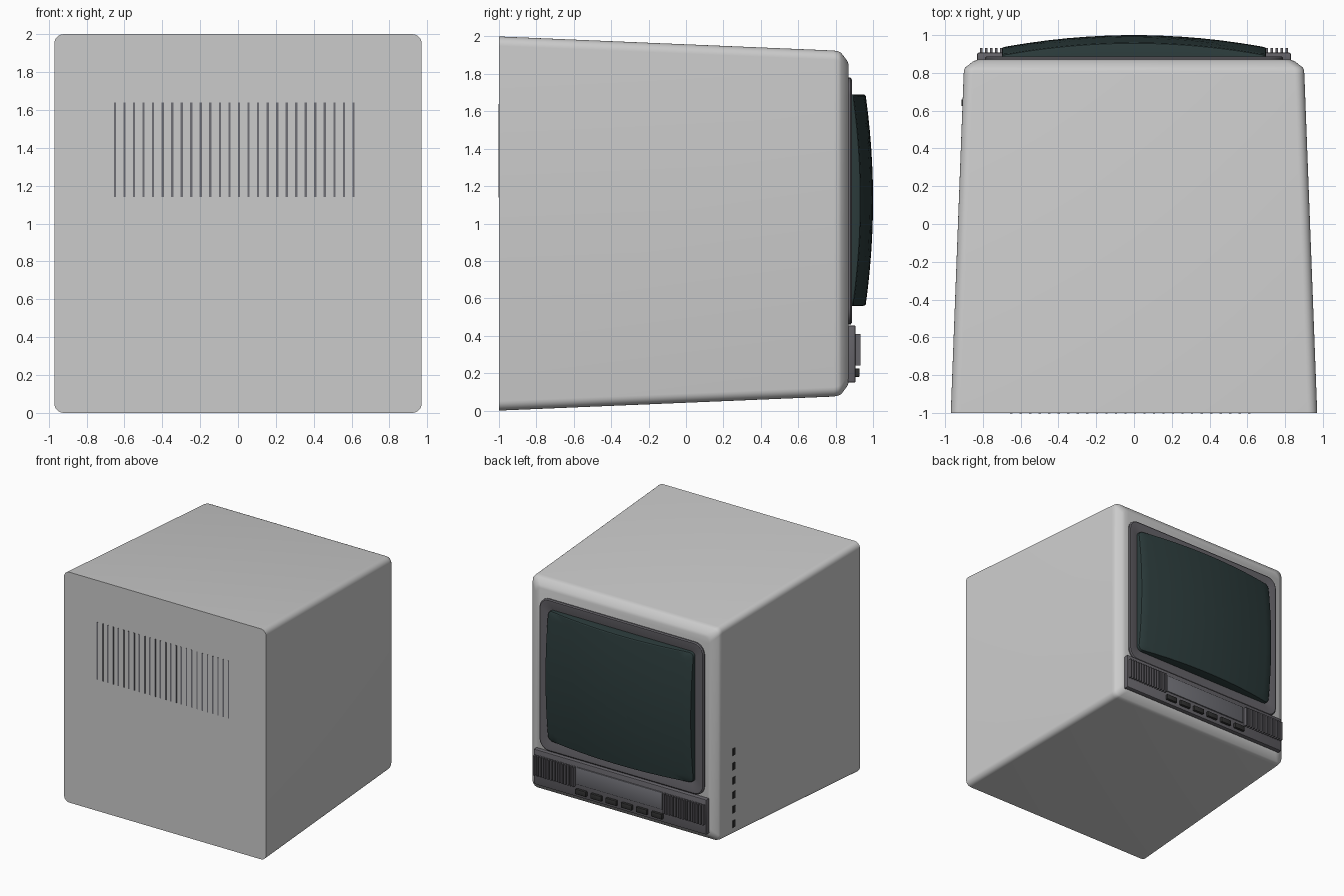
import bpy, bmesh, math

if "Cube" in bpy.data.objects:
    bpy.data.objects.remove(bpy.data.objects["Cube"])


def material(name, rgb):
    m = bpy.data.materials.new(name)
    m.diffuse_color = (*rgb, 1)
    m.use_nodes = True
    m.node_tree.nodes["Principled BSDF"].inputs["Base Color"].default_value = m.diffuse_color
    return m


DARK = material("dark_grey", (0.13, 0.125, 0.14))
GLASS = material("dark_glass", (0.025, 0.045, 0.045))
BLACK = material("near_black", (0.03, 0.03, 0.03))
SLOT = material("slot_grey", (0.16, 0.16, 0.18))


def finish(name, bm, mat=None, smooth=True):
    bmesh.ops.recalc_face_normals(bm, faces=bm.faces[:])
    me = bpy.data.meshes.new(name)
    bm.to_mesh(me)
    bm.free()
    ob = bpy.data.objects.new(name, me)
    bpy.context.collection.objects.link(ob)
    if mat:
        me.materials.append(mat)
    if smooth:
        bpy.context.view_layer.objects.active = ob
        ob.select_set(True)
        bpy.ops.object.shade_smooth_by_angle(angle=math.radians(30))
        ob.select_set(False)
    return ob


def ring(hx, z0, z1, r, seg=6, sub=1):
    """Rounded rectangle outline in x and z."""
    pts = []
    for k, (cx, cz) in enumerate([(hx - r, z1 - r), (r - hx, z1 - r),
                                  (r - hx, z0 + r), (hx - r, z0 + r)]):
        for i in range(seg + 1):
            a = math.pi / 2 * (k + i / seg)
            pts.append((cx + r * math.cos(a), cz + r * math.sin(a)))
    out = []
    for i, p in enumerate(pts):
        q = pts[(i + 1) % len(pts)]
        n = sub if i % (seg + 1) == seg else 1
        out += [(p[0] + (q[0] - p[0]) * j / n, p[1] + (q[1] - p[1]) * j / n) for j in range(n)]
    return out


def loft(name, rings, mat=None, closed=False):
    """Skin a list of 3D outlines; cap the ends or close into a loop."""
    bm = bmesh.new()
    loops = [[bm.verts.new(p) for p in r] for r in rings]
    pairs = list(zip(loops, loops[1:]))
    if closed:
        pairs.append((loops[-1], loops[0]))
    else:
        bm.faces.new(loops[0])
        bm.faces.new(loops[-1])
    for a, b in pairs:
        for i in range(len(a)):
            j = (i + 1) % len(a)
            bm.faces.new((a[i], a[j], b[j], b[i]))
    return finish(name, bm, mat)


def sections(data):
    return [[(x, y, z) for x, z in ring(hx, z0, z1, r)] for y, hx, z0, z1, r in data]


def boxes(name, items, mat, bevel=0.0):
    """Several axis-aligned boxes (x0, x1, y0, y1, z0, z1) in one object."""
    bm = bmesh.new()
    for x0, x1, y0, y1, z0, z1 in items:
        vs = bmesh.ops.create_cube(bm, size=1)["verts"]
        for v in vs:
            v.co = (x1 if v.co.x > 0 else x0, y1 if v.co.y > 0 else y0, z1 if v.co.z > 0 else z0)
    if bevel:
        bmesh.ops.bevel(bm, geom=bm.edges[:], offset=bevel, segments=2, profile=0.5, affect='EDGES')
    return finish(name, bm, mat, bool(bevel))


# Tapered casing with chamfered screen end
loft("casing", sections([
    (-1.0, 0.97, 0.0, 2.0, 0.05),
    (0.79, 0.902, 0.075, 1.925, 0.05),
    (0.815, 0.90, 0.08, 1.92, 0.05),
    (0.83, 0.892, 0.088, 1.912, 0.05),
    (0.862, 0.85, 0.13, 1.87, 0.05),
    (0.87, 0.83, 0.15, 1.85, 0.05)]))

# Screen surround, sloping in towards the glass
loft("screen_surround", sections([
    (0.855, 0.79, 0.46, 1.78, 0.09),
    (0.88, 0.79, 0.46, 1.78, 0.09),
    (0.887, 0.78, 0.47, 1.77, 0.08),
    (0.887, 0.765, 0.485, 1.755, 0.07),
    (0.873, 0.70, 0.56, 1.69, 0.04),
    (0.855, 0.69, 0.57, 1.68, 0.04)]), DARK, closed=True)

# Bulging glass screen
ZC = 1.125
outline = ring(0.70, 0.56, 1.69, 0.04, seg=5, sub=16)


def bulge(s, drop=0.0):
    pts = []
    for x, z in outline:
        u, w = x * s, (z - ZC) * s
        pts.append((u, 1 - 0.065 * (u / 0.7) ** 2 - 0.04 * (w / 0.565) ** 2 - drop, ZC + w))
    return pts


loft("screen", [[(x, 0.86, z) for x, z in outline], bulge(1, 0.012), bulge(0.996, 0.004)]
     + [bulge(s) for s in (0.985, 0.9, 0.8, 0.65, 0.5, 0.35, 0.2, 0.08)], GLASS)

# Control panel below the screen, with raised centre plate
boxes("control_panel", [(-0.83, 0.83, 0.85, 0.907, 0.15, 0.455)], DARK, 0.008)
boxes("centre_plate", [(-0.41, 0.41, 0.90, 0.917, 0.26, 0.41)], SLOT, 0.004)

# Speaker ribs on both ends of the panel
ribs = []
for side in (-1, 1):
    for i in range(15):
        x = side * (0.434 + i * 0.0268)
        ribs.append((x - 0.007, x + 0.007, 0.90, 0.933, 0.24, 0.41))
boxes("speaker_ribs", ribs, DARK)

# Push buttons
boxes("push_buttons", [(x - 0.052, x + 0.052, 0.90, 0.928, 0.18, 0.225)
                       for x in [0.365 - 0.146 * i for i in range(6)]], BLACK, 0.005)

# Cooling slots on the flat end
boxes("cooling_slots", [(x - 0.006, x + 0.006, -1.003, -0.99, 1.14, 1.64)
                        for x in [-0.65 + 0.0504 * i for i in range(26)]], SLOT)

# Column of small side controls
boxes("side_controls", [(-0.913, -0.89, 0.625, 0.66, z - 0.03, z + 0.03)
                        for z in [0.17 + 0.125 * i for i in range(6)]], BLACK)
